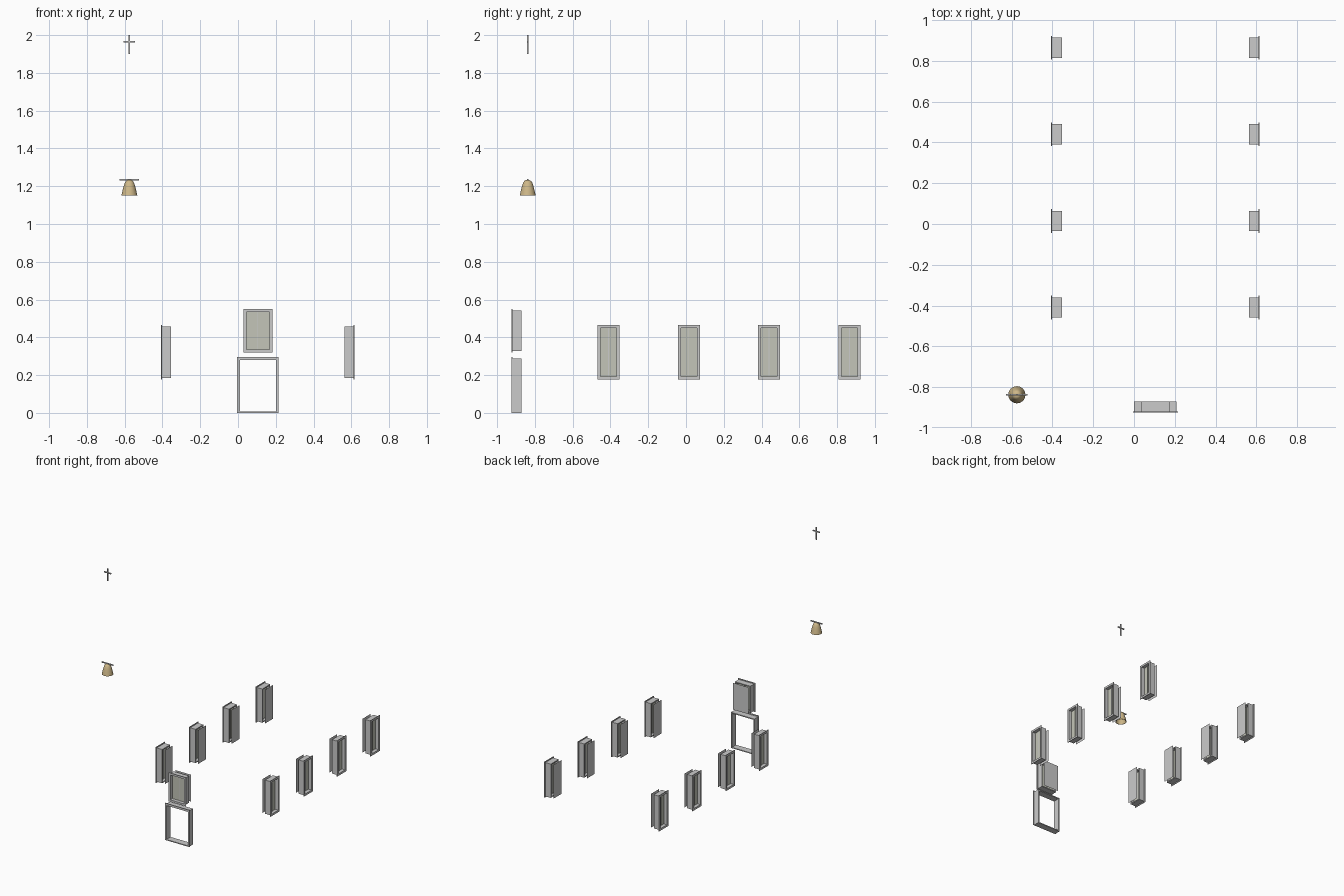
import bpy, bmesh, math
from mathutils import Matrix

if "Cube" in bpy.data.objects:
    bpy.data.objects.remove(bpy.data.objects["Cube"])


def material(name, color):
    m = bpy.data.materials.new(name)
    m.diffuse_color = color
    m.use_nodes = True
    m.node_tree.nodes["Principled BSDF"].inputs["Base Color"].default_value = m.diffuse_color
    return m


GLASS = material("pale_glass", (0.55, 0.56, 0.48, 1))
BRASS = material("brass", (0.62, 0.48, 0.25, 1))


def finish(name, bm, matrix=Matrix(), mat=None):
    bmesh.ops.recalc_face_normals(bm, faces=bm.faces)
    me = bpy.data.meshes.new(name)
    bm.to_mesh(me)
    bm.free()
    ob = bpy.data.objects.new(name, me)
    ob.matrix_world = matrix
    bpy.context.collection.objects.link(ob)
    if mat:
        me.materials.append(mat)
    return ob


def box(name, lo, hi, matrix=Matrix(), mat=None):
    bm = bmesh.new()
    size = [b - a for a, b in zip(lo, hi)]
    mid = [(a + b) / 2 for a, b in zip(lo, hi)]
    bmesh.ops.create_cube(bm, size=1, matrix=Matrix.Translation(mid) @ Matrix.Diagonal((*size, 1)))
    return finish(name, bm, matrix, mat)


def ring(name, outer, inner, y0, y1, matrix):
    """Rectangular frame; outer and inner are (x0, x1, z0, z1)."""
    bm = bmesh.new()
    loops = []
    for r, y in ((outer, y0), (inner, y0), (inner, y1), (outer, y1)):
        a, b, c, d = r
        loops.append([bm.verts.new((x, y, z)) for x, z in ((a, c), (b, c), (b, d), (a, d))])
    for k in range(4):
        p, q = loops[k], loops[(k + 1) % 4]
        for i in range(4):
            j = (i + 1) % 4
            bm.faces.new((p[i], p[j], q[j], q[i]))
    return finish(name, bm, matrix)


def sheet(name, x0, x1, z0, z1, y, matrix, mat=None):
    bm = bmesh.new()
    bm.faces.new([bm.verts.new((x, y, z)) for x, z in ((x0, z0), (x1, z0), (x1, z1), (x0, z1))])
    return finish(name, bm, matrix, mat)


def window(name, w, z0, z1, matrix):
    # outward is local -y; trim lies on the wall, lining runs into it
    h, t = w / 2, 0.008
    opening = (-h + t, h - t, z0 + t, z1 - t)
    ring(name + "_trim", (-h - t, h + t, z0 - t, z1 + t), opening, 0, 0.005, matrix)
    ring(name + "_lining", (-h, h, z0, z1), opening, 0.005, 0.053, matrix)
    sheet(name + "_glass", *opening, 0.028, matrix, GLASS)
    box(name + "_mullion", (-0.002, 0.024, z0 + t), (0.002, 0.032, z1 - t), matrix)
    sheet(name + "_back_panel", -h, h, z0, z1, 0.077, matrix)


# side windows, four per wall
CX = 0.105
for side, sign in (("left", -1), ("right", 1)):
    for i in range(4):
        place = Matrix.Translation((CX + sign * 0.512, -0.41 + 0.425 * i, 0))
        window(f"{side}_window_{i + 1}", 0.10, 0.185, 0.457,
               place @ Matrix.Rotation(sign * math.pi / 2, 4, 'Z'))

# front window above the door
front = Matrix.Translation((CX, -0.924, 0))
window("front_window", 0.138, 0.327, 0.543, front)

# open door frame
opening = (-0.095, 0.095, 0.007, 0.28)
ring("door_trim", (-0.11, 0.11, 0, 0.297), opening, 0, 0.005, front)
ring("door_lining", (-0.104, 0.104, 0, 0.288), opening, 0.005, 0.053, front)

# bell: hollow lathe profile (radius, height)
BX, BY = -0.575, -0.838
profile = [(0, 1.233), (0.010, 1.232), (0.018, 1.228), (0.024, 1.219), (0.030, 1.202),
           (0.035, 1.182), (0.039, 1.165), (0.042, 1.151), (0.039, 1.151),
           (0.035, 1.168), (0.028, 1.198), (0.020, 1.220), (0, 1.227)]
bm = bmesh.new()
vs = [bm.verts.new((r, 0, z)) for r, z in profile]
es = [bm.edges.new(p) for p in zip(vs, vs[1:])]
bmesh.ops.spin(bm, geom=vs + es, axis=(0, 0, 1), cent=(0, 0, 0), angle=2 * math.pi,
               steps=32, use_merge=True)
bmesh.ops.remove_doubles(bm, verts=bm.verts, dist=1e-5)
bell = finish("bell", bm, Matrix.Translation((BX, BY, 0)), BRASS)
bpy.context.view_layer.objects.active = bell
bell.select_set(True)
bpy.ops.object.shade_smooth_by_angle(angle=math.radians(40))

# bell bar
box("bell_bar", (BX - 0.052, BY - 0.004, 1.230), (BX + 0.052, BY + 0.004, 1.238))

# steeple cross
box("cross_post", (BX - 0.004, BY - 0.004, 1.90), (BX + 0.004, BY + 0.004, 2.0))
box("cross_arm", (BX - 0.031, BY - 0.004, 1.962), (BX + 0.031, BY + 0.004, 1.970))
